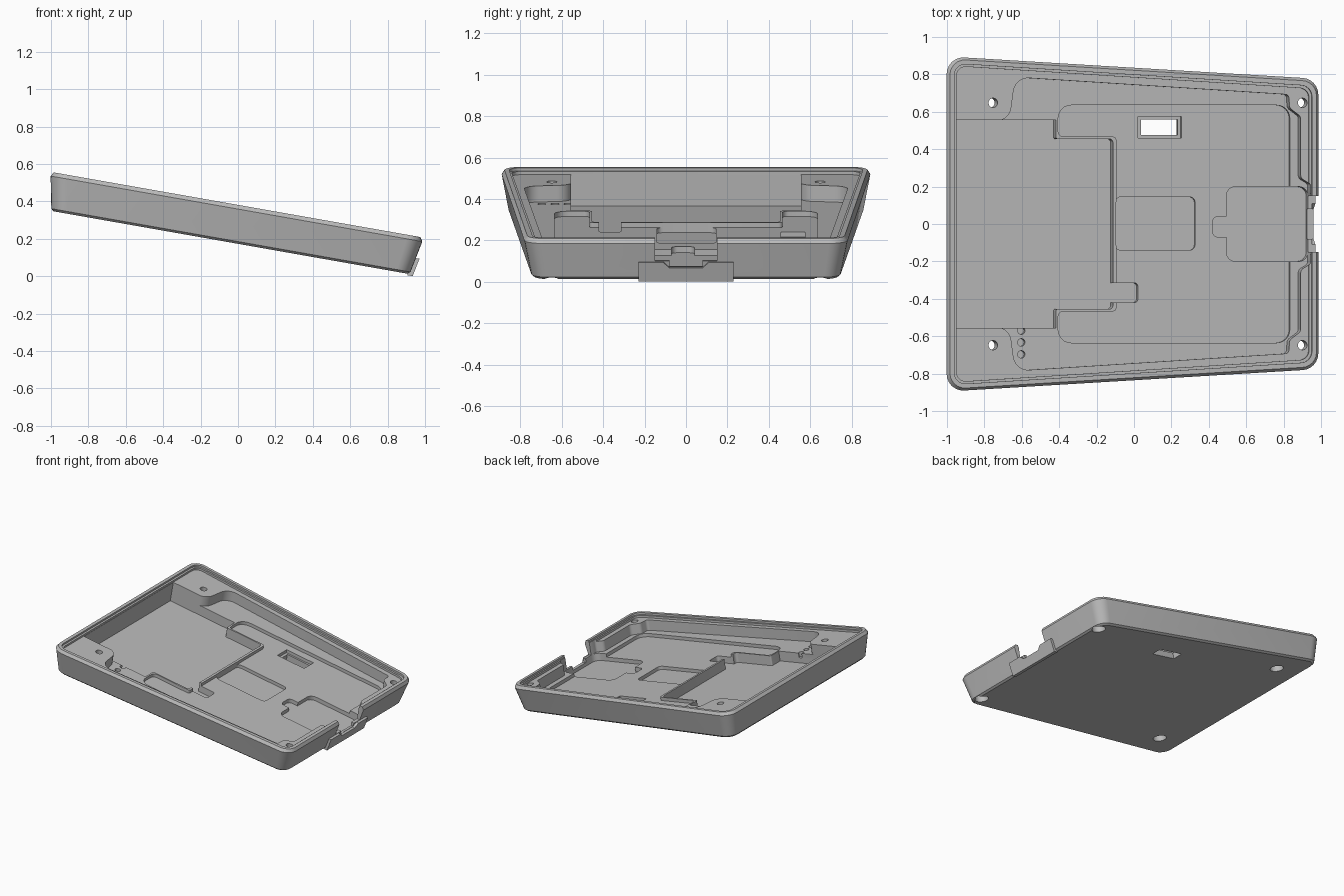
import bpy, bmesh, math
from mathutils import Vector

if "Cube" in bpy.data.objects:
    bpy.data.objects.remove(bpy.data.objects["Cube"], do_unlink=True)

grey = bpy.data.materials.new("plain grey")
grey.use_nodes = True
grey.diffuse_color = (0.5, 0.5, 0.5, 1)
grey.node_tree.nodes["Principled BSDF"].inputs["Base Color"].default_value = (0.5, 0.5, 0.5, 1)

TILT = math.radians(10)
TOP = 0.205


def rounded(points, steps=6):
    """Closed outline from (x, y, corner radius) points."""
    out = []
    n = len(points)
    for i, (x, y, r) in enumerate(points):
        p = Vector((x, y))
        if r == 0:
            out.append(p)
            continue
        a = Vector(points[i - 1][:2]) - p
        b = Vector(points[(i + 1) % n][:2]) - p
        half = a.angle(b) / 2
        d = min(r / math.tan(half), a.length * 0.48, b.length * 0.48)
        r = d * math.tan(half)
        a.normalize()
        b.normalize()
        centre = p + (a + b).normalized() * (r / math.sin(half))
        start, end = p + a * d - centre, p + b * d - centre
        sweep = math.atan2(start.cross(end), start.dot(end))
        for k in range(steps + 1):
            t = sweep * k / steps
            c, s = math.cos(t), math.sin(t)
            out.append(centre + Vector((start.x * c - start.y * s, start.x * s + start.y * c)))
    return out


def loft(name, levels):
    """Solid through matching outlines, given as (outline, height)."""
    bm = bmesh.new()
    rings = [[bm.verts.new((p.x, p.y, w)) for p in outline] for outline, w in levels]
    n = len(rings[0])
    for low, high in zip(rings, rings[1:]):
        for i in range(n):
            j = (i + 1) % n
            bm.faces.new((low[i], low[j], high[j], high[i]))
    bm.faces.new(rings[0][::-1])
    bm.faces.new(rings[-1])
    bmesh.ops.recalc_face_normals(bm, faces=bm.faces)
    mesh = bpy.data.meshes.new(name)
    bm.to_mesh(mesh)
    bm.free()
    mesh.materials.append(grey)
    obj = bpy.data.objects.new(name, mesh)
    bpy.context.collection.objects.link(obj)
    return obj


def footprint(inset, r):
    """Tapered tray outline, wider at the high end."""
    u = 1.013 - inset
    wide, narrow = 0.9 - inset, 0.78 - inset
    return rounded([(-u, -wide, r), (u, -narrow, r), (u, narrow, r), (-u, wide, r)])


def box(x0, x1, y0, y1, r=0.0):
    return rounded([(x0, y0, r), (x1, y0, r), (x1, y1, r), (x0, y1, r)])


def circle(x, y, r):
    return [Vector((x + r * math.cos(i * math.tau / 24), y + r * math.sin(i * math.tau / 24)))
            for i in range(24)]


def mirrored(half):
    """Complete an outline given for +y, running from low x to high x."""
    return rounded(half + [(x, -y, r) for x, y, r in reversed(half)])


# Tray body with leaning walls and bevelled rim
tray = loft("tray", [
    (footprint(0.052, 0.07), 0),
    (footprint(0.038, 0.08), 0.012),
    (footprint(0.004, 0.09), 0.183),
    (footprint(0.018, 0.08), TOP),
])


def cut(outline, low, high=0.4):
    cutter = loft("cutter", [(outline, low), (outline, high)])
    cutter.hide_render = True
    mod = tray.modifiers.new("cut", "BOOLEAN")
    mod.operation = "DIFFERENCE"
    mod.solver = "EXACT"
    mod.object = cutter
    bpy.context.view_layer.objects.active = tray
    bpy.ops.object.modifier_apply(modifier=mod.name)
    bpy.data.objects.remove(cutter, do_unlink=True)


# Stepped lip inside the rim
cut(footprint(0.042, 0.06), 0.19)
cut(footprint(0.056, 0.05), 0.174)

# Main cavity, leaving corner platforms
cut(mirrored([
    (-0.80, 0.545, 0), (-0.665, 0.557, 0.1), (-0.635, 0.785, 0.08), (0.85, 0.692, 0.02),
    (0.855, 0.62, 0.03), (0.915, 0.575, 0.03), (0.915, 0.245, 0.03), (0.965, 0.215, 0.02),
]), 0.095)

# Shallow recess with a thin rib left along the deep bay
cut(mirrored([
    (-0.072, 0.467, 0.02), (-0.388, 0.467, 0.03), (-0.388, 0.635, 0.07), (0.87, 0.635, 0.07),
]), 0.07)

# Deep bay with side slot
cut(mirrored([(-0.955, 0.555, 0), (-0.40, 0.555, 0), (-0.40, 0.455, 0.01), (-0.09, 0.455, 0.02)]), 0.02)
cut(box(-0.15, 0.05, -0.42, -0.315, 0.02), 0.02)

# Centre pocket, connector pocket and its finger
cut(box(-0.073, 0.36, -0.14, 0.145, 0.03), 0.045)
cut(box(0.53, 0.968, -0.2, 0.2, 0.05), 0.04)
cut(box(0.455, 0.56, -0.07, 0.04, 0.03), 0.04)

# Cable opening in the low wall
cut(box(0.94, 1.1, -0.15, 0.15), 0.095)
cut(box(0.95, 1.1, -0.08, 0.08), 0.065)

# Window through the floor
cut(box(0.05, 0.285, 0.46, 0.575), 0.045)
cut(box(0.07, 0.27, 0.475, 0.56), -0.1)

# Screw holes with wide sinks underneath
for x in (-0.755, 0.925):
    for y in (-0.648, 0.648):
        cut(circle(x, y, 0.025), -0.1)
        cut(circle(x, y, 0.048), -0.1, 0.08)

# Row of three blind holes
for y in (-0.57, -0.633, -0.697):
    cut(circle(-0.588, y, 0.02), 0.06)


# Cable guard plate on the low wall, leaning with it
def guard_profile(offset):
    shape = [(-0.23, -0.008), (0.23, -0.008), (0.23, 0.09), (0.11, 0.09),
             (0.08, 0.062), (-0.08, 0.062), (-0.11, 0.09), (-0.23, 0.09)]
    return [(0.962 + offset + 0.2 * w, y, w) for y, w in shape]


bm = bmesh.new()
inner = [bm.verts.new(p) for p in guard_profile(0)]
outer = [bm.verts.new(p) for p in guard_profile(0.03)]
bm.faces.new(inner[::-1])
bm.faces.new(outer)
for i in range(len(inner)):
    j = (i + 1) % len(inner)
    bm.faces.new((inner[i], inner[j], outer[j], outer[i]))
bmesh.ops.recalc_face_normals(bm, faces=bm.faces)
guard_mesh = bpy.data.meshes.new("cable_guard")
bm.to_mesh(guard_mesh)
bm.free()
guard_mesh.materials.append(grey)
guard = bpy.data.objects.new("cable_guard", guard_mesh)
bpy.context.collection.objects.link(guard)

# Tilt everything and shade
bpy.ops.object.select_all(action="DESELECT")
for obj in (tray, guard):
    obj.rotation_euler = (0, TILT, 0)
    obj.location = (-0.04, 0, 0.18)
    obj.select_set(True)
bpy.context.view_layer.objects.active = tray
bpy.ops.object.shade_smooth_by_angle(angle=math.radians(30))
